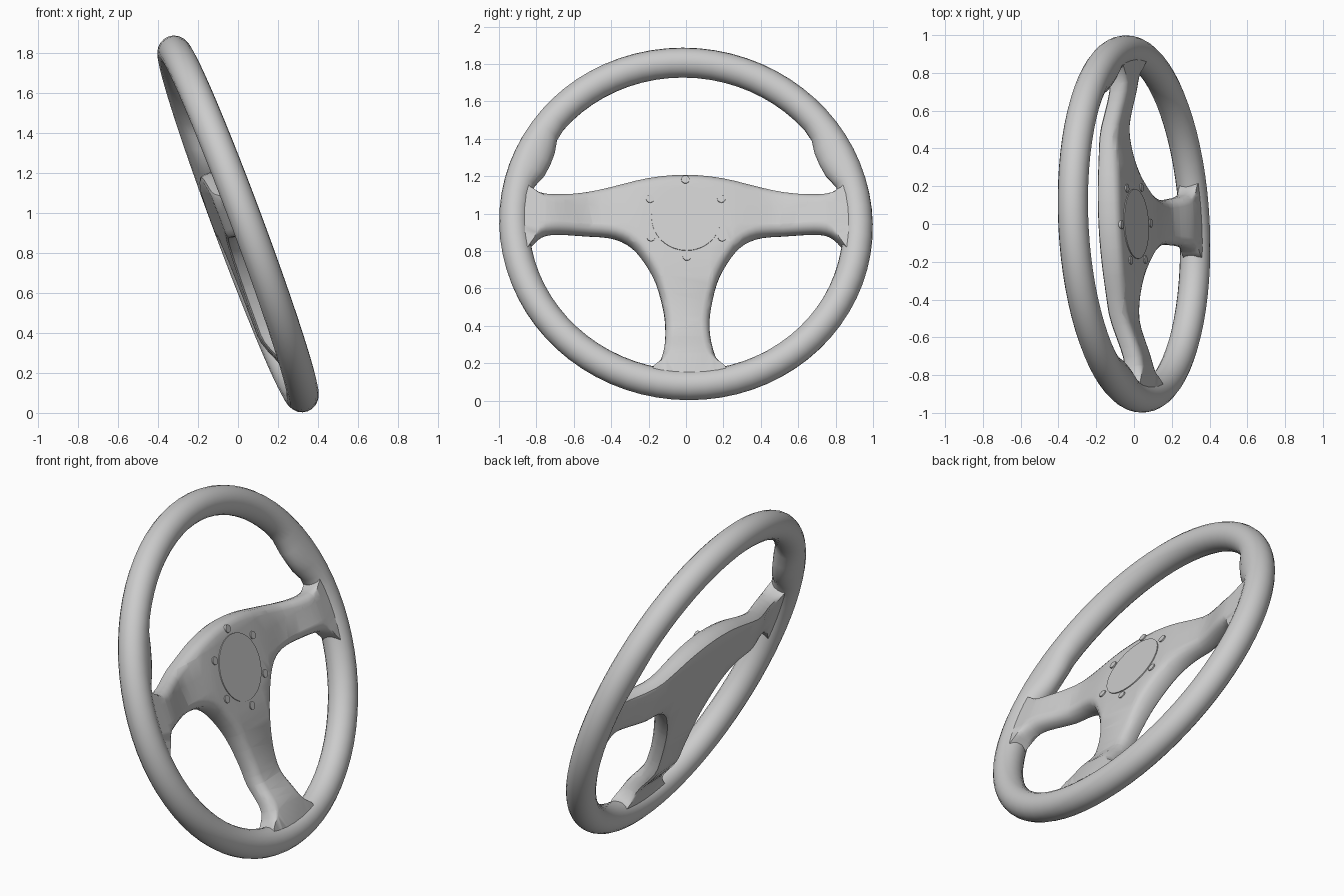
import bpy, bmesh, math
from mathutils import Matrix, Vector

cube = bpy.data.objects.get("Cube")
if cube:
    bpy.data.objects.remove(cube)

TILT = math.radians(20.4)
S, C = math.sin(TILT), math.cos(TILT)
# Wheel frame: local x runs across, local y up the wheel, local z towards the driver
WHEEL = Matrix.Rotation(math.radians(3), 4, "Z") @ Matrix(
    ((0, -S, C, 0), (1, 0, 0, 0), (0, C, S, 0.945), (0, 0, 0, 1)))
RIM_R, TUBE_R = 0.92, 0.08

grey = bpy.data.materials.new("plain grey")
grey.use_nodes = True
COLOUR = (0.6, 0.6, 0.6, 1)
grey.diffuse_color = COLOUR
grey.node_tree.nodes["Principled BSDF"].inputs["Base Color"].default_value = COLOUR


def smoothstep(a, b, x):
    t = min(max((x - a) / (b - a), 0), 1)
    return t * t * (3 - 2 * t)


def finish(bm, name, angle=40):
    bmesh.ops.recalc_face_normals(bm, faces=bm.faces)
    mesh = bpy.data.meshes.new(name)
    bm.to_mesh(mesh)
    bm.free()
    mesh.materials.append(grey)
    obj = bpy.data.objects.new(name, mesh)
    bpy.context.collection.objects.link(obj)
    obj.matrix_world = WHEEL
    bpy.ops.object.select_all(action="DESELECT")
    obj.select_set(True)
    bpy.context.view_layer.objects.active = obj
    bpy.ops.object.shade_smooth_by_angle(angle=math.radians(angle))


def catmull(points, steps):
    out = []
    n = len(points)
    for i in range(n):
        a, b, c, d = (Vector(points[(i + k) % n]) for k in (-1, 0, 1, 2))
        for s in range(steps):
            t = s / steps
            out.append(0.5 * (2 * b + (c - a) * t + (2 * a - 5 * b + 4 * c - d) * t ** 2
                              + (3 * b - a - 3 * c + d) * t ** 3))
    return out


# Rim: a torus with a thumb grip swelling inwards on each side
bm = bmesh.new()
SEG, SIDES = 72, 20
rings = []
for i in range(SEG):
    a = 2 * math.pi * i / SEG
    rise = math.degrees(math.atan2(math.sin(a), abs(math.cos(a))))
    grip = 0.045 * smoothstep(13, 22, rise) * (1 - smoothstep(27, 38, rise))
    ring = []
    for j in range(SIDES):
        b = 2 * math.pi * j / SIDES
        r = RIM_R + TUBE_R * math.cos(b) - grip * max(0, -math.cos(b))
        ring.append(bm.verts.new((r * math.cos(a), r * math.sin(a), TUBE_R * math.sin(b))))
    rings.append(ring)
for i in range(SEG):
    for j in range(SIDES):
        p, q, k = rings[i], rings[(i + 1) % SEG], (j + 1) % SIDES
        bm.faces.new((p[j], q[j], q[k], p[k]))
finish(bm, "rim")

# Spokes and hub: one rounded plate, mirrored outline, dished towards the rim
half = [(0.2, 0.272), (0.4, 0.225), (0.6, 0.178), (0.75, 0.165), (0.83, 0.19), (0.89, 0.24),
        (0.92, 0.08), (0.92, -0.05), (0.88, -0.18), (0.83, -0.12), (0.77, -0.07),
        (0.68, -0.05), (0.5, -0.045), (0.38, -0.06), (0.29, -0.11), (0.22, -0.2),
        (0.165, -0.31), (0.13, -0.45), (0.118, -0.56), (0.125, -0.68), (0.15, -0.78),
        (0.2, -0.85), (0.14, -0.91)]
outline = [(0, 0.29)] + half + [(0, -0.925)] + [(-x, y) for x, y in reversed(half)]
outline = catmull(outline, 3)
count = len(outline)


def inset(dist):
    # The rounding fades out where the plate runs into the rim
    pts = []
    for i, p in enumerate(outline):
        d = (outline[(i + 1) % count] - outline[i - 1]).normalized()
        fade = 1 - 0.98 * smoothstep(0.74, 0.84, p.length)
        pts.append(p + Vector((d.y, -d.x)) * dist * fade)
    return pts


def fill_cap(bm, ring):
    edges = [bm.edges.get((ring[i], ring[i - 1])) for i in range(count)]
    bmesh.ops.triangle_fill(bm, use_beauty=True, use_dissolve=False, edges=edges)


bm = bmesh.new()
layers = []
for dist, z in ((0.02, -0.1), (0.005, -0.092), (0, -0.075), (0, -0.045),
                (0.008, -0.022), (0.025, -0.006), (0.045, 0)):
    layers.append([bm.verts.new((p.x, p.y, z)) for p in inset(dist)])
for low, high in zip(layers, layers[1:]):
    for i in range(count):
        k = (i + 1) % count
        bm.faces.new((low[i], low[k], high[k], high[i]))
fill_cap(bm, layers[0])
fill_cap(bm, layers[-1])

# Cut the plate into bands so that it can bend
cuts = [(s * v, 0) for v in (0.12, 0.25, 0.4, 0.52, 0.6, 0.65, 0.7, 0.75, 0.8) for s in (1, -1)]
cuts += [(0, v) for v in (0.2, 0.1, 0, -0.1, -0.2, -0.3, -0.4, -0.55, -0.6, -0.65, -0.7, -0.75)]
for x, y in cuts:
    axis = (1, 0, 0) if x else (0, 1, 0)
    bmesh.ops.bisect_plane(bm, geom=bm.verts[:] + bm.edges[:] + bm.faces[:], dist=1e-5,
                           plane_co=(x, y, 0), plane_no=axis)
for v in bm.verts:
    rho = math.hypot(v.co.x, v.co.y)
    start = 0.48 if v.co.y > -0.3 else 0.57
    lift = 0.06 * smoothstep(start, 0.78, rho)
    if v.co.z > -0.03:
        lift += 0.02 * (1 - smoothstep(0.22, 0.5, rho))
    v.co.z += lift
finish(bm, "hub_and_spokes")


# Hub centre: a thin cap ringed by six bolt heads
def disc(name, x, y, radius, low, high, sides):
    bm = bmesh.new()
    bmesh.ops.create_cone(bm, cap_ends=True, segments=sides, radius1=radius, radius2=radius,
                          depth=high - low,
                          matrix=Matrix.Translation((x, y, (low + high) / 2)))
    finish(bm, name, 30)


HUB_Y = 0.025
disc("hub_cap", 0, HUB_Y, 0.185, 0, 0.025, 48)
for i in range(6):
    a = math.radians(90 + 60 * i)
    disc("bolt_%d" % (i + 1), 0.22 * math.cos(a), HUB_Y + 0.22 * math.sin(a),
         0.022, -0.02, 0.026, 16)
